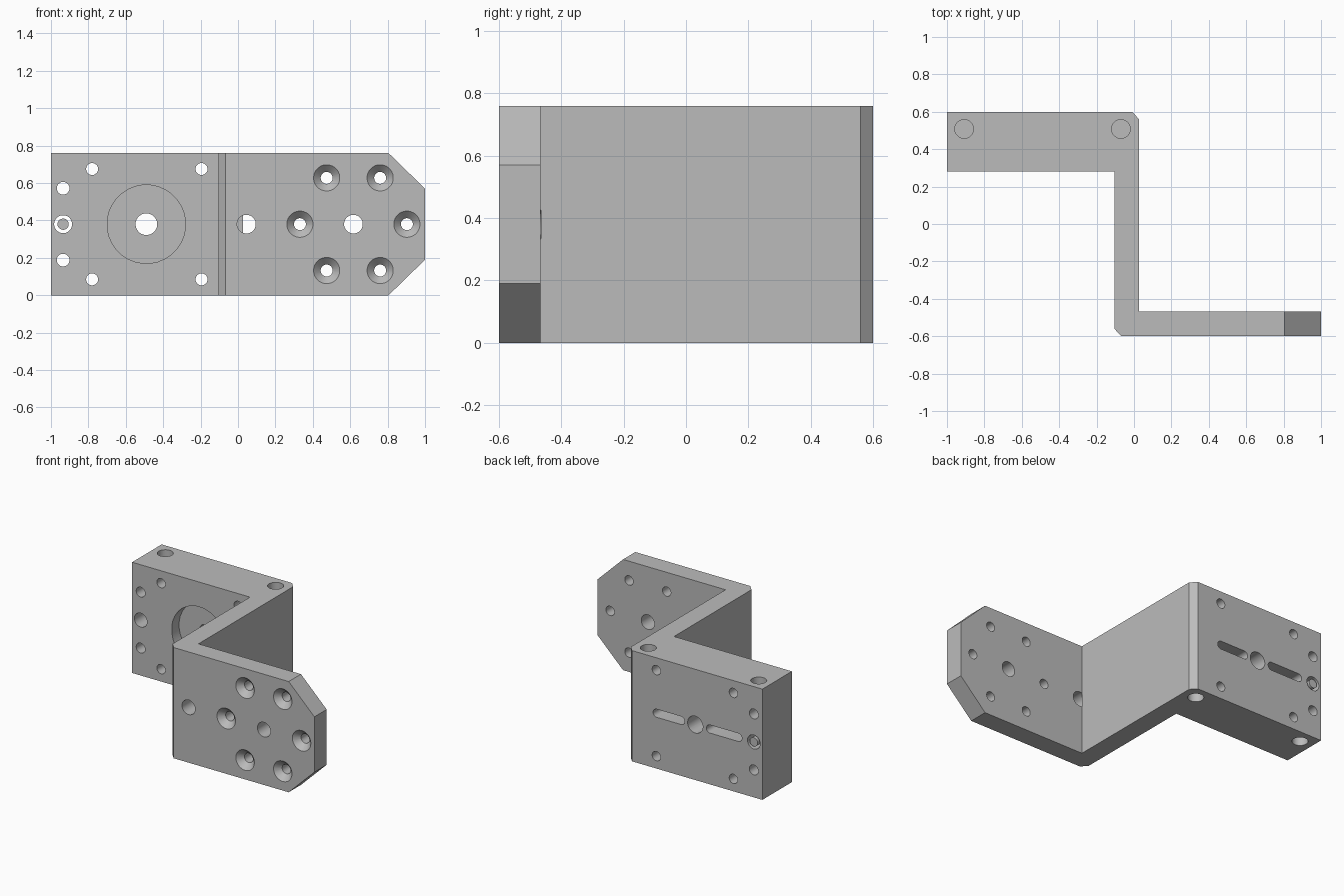
import bpy, bmesh
from math import pi, cos, sin
from mathutils import Vector

if "Cube" in bpy.data.objects:
    bpy.data.objects.remove(bpy.data.objects["Cube"])

steel = bpy.data.materials.new("grey steel")
steel.use_nodes = True
steel.diffuse_color = (0.5, 0.5, 0.5, 1)
steel.node_tree.nodes["Principled BSDF"].inputs["Base Color"].default_value = (0.5, 0.5, 0.5, 1)

HEIGHT = 0.76
MID = HEIGHT / 2
BACK, BLOCK_FRONT = 0.6, 0.28
PLATE_FRONT, PLATE_BACK = -0.6, -0.467
EPS = 0.01


def finish(bm, name):
    bmesh.ops.recalc_face_normals(bm, faces=bm.faces)
    mesh = bpy.data.meshes.new(name)
    bm.to_mesh(mesh)
    bm.free()
    mesh.materials.append(steel)
    obj = bpy.data.objects.new(name, mesh)
    bpy.context.collection.objects.link(obj)
    return obj


def loft(name, start, end):
    """Solid between two matching outlines."""
    bm = bmesh.new()
    a = [bm.verts.new(p) for p in start]
    b = [bm.verts.new(p) for p in end]
    bm.faces.new(a)
    bm.faces.new(b[::-1])
    for i in range(len(a)):
        j = (i + 1) % len(a)
        bm.faces.new((a[i], b[i], b[j], a[j]))
    return finish(bm, name)


def ring(x, z, r, y, stretch=0):
    """Circle, or a slot outline when stretched along x."""
    pts = []
    for i in range(32):
        t = (i + 0.5) * pi / 16
        pts.append((x + r * cos(t) + (stretch if cos(t) > 0 else -stretch), y, z + r * sin(t)))
    return pts


def rod_y(name, x, z, r, y0, y1, r1=None, stretch=0):
    return loft(name, ring(x, z, r, y0, stretch), ring(x, z, r1 or r, y1, stretch))


def rod_z(name, x, y, r, z0, z1):
    flat = [(px, py) for px, _, py in ring(x, y, r, 0)]
    return loft(name, [(*p, z0) for p in flat], [(*p, z1) for p in flat])


# Z-shaped body with bevelled outer corners
profile = [(-1, BACK), (-1, BLOCK_FRONT), (-0.105, BLOCK_FRONT), (-0.105, -0.56),
           (-0.068, PLATE_FRONT), (1, PLATE_FRONT), (1, PLATE_BACK),
           (0.027, PLATE_BACK), (0.027, 0.56), (-0.01, BACK)]
body = loft("bracket_body", [(x, y, 0) for x, y in profile], [(x, y, HEIGHT) for x, y in profile])

# Clipped corners at the end of the front plate
bm = bmesh.new()
bm.from_mesh(body.data)
for side in (-1, 1):
    cut = bmesh.ops.bisect_plane(
        bm, geom=bm.verts[:] + bm.edges[:] + bm.faces[:], clear_outer=True,
        plane_co=Vector((0.805, 0, MID + side * MID)), plane_no=Vector((0.19, 0, side * 0.195)))
    edges = [g for g in cut["geom_cut"] if isinstance(g, bmesh.types.BMEdge)]
    bmesh.ops.contextual_create(bm, geom=edges)
bmesh.ops.recalc_face_normals(bm, faces=bm.faces)
bm.to_mesh(body.data)
bm.free()

cutters = []


def drill(x, z, r, y0, y1, **kw):
    cutters.append(rod_y("cutter", x, z, r, y0, y1, **kw))


# Block: screw holes, centre bore and round front recess
block = (BLOCK_FRONT - EPS, BACK + EPS)
for side in (-1, 1):
    for x in (-0.78, -0.195):
        drill(x, MID + side * 0.295, 0.032, *block)
    drill(-0.935, MID + side * 0.192, 0.034, *block)
drill(-0.935, MID, 0.048, *block)
drill(-0.49, MID, 0.058, *block)
drill(-0.49, MID, 0.21, BLOCK_FRONT - EPS, BLOCK_FRONT + 0.08)

# Block: slots in the back face
for x, half in ((-0.29, 0.12), (-0.71, 0.135)):
    drill(x, MID, 0.028, BACK - 0.16, BACK + EPS, stretch=half - 0.028)

# Block: blind holes in top and bottom
for x in (-0.908, -0.07):
    cutters.append(rod_z("cutter", x, 0.508, 0.05, HEIGHT - 0.15, HEIGHT + EPS))
    cutters.append(rod_z("cutter", x, 0.508, 0.05, -EPS, 0.15))

# Plate: dowel holes
drill(0.045, MID, 0.05, PLATE_FRONT - EPS, PLATE_BACK + 0.002)
drill(0.617, MID, 0.05, PLATE_FRONT - EPS, PLATE_BACK + EPS)

# Plate: ring of six countersunk holes
for i in range(6):
    x, z = 0.617 + 0.286 * cos(i * pi / 3), MID + 0.286 * sin(i * pi / 3)
    drill(x, z, 0.032, PLATE_FRONT - EPS, PLATE_BACK + EPS)
    drill(x, z, 0.08, PLATE_FRONT - EPS, PLATE_FRONT + 0.04, r1=0.031)

for c in cutters:
    bpy.context.view_layer.objects.active = body
    mod = body.modifiers.new("cut", "BOOLEAN")
    mod.operation = "DIFFERENCE"
    mod.solver = "EXACT"
    mod.object = c
    bpy.ops.object.modifier_apply(modifier=mod.name)
    bpy.data.objects.remove(c)

# Loose pin inside the middle edge hole
pin = rod_y("edge_pin", -0.935, MID, 0.03, 0.45, BACK)

bpy.ops.object.select_all(action="DESELECT")
for obj in (body, pin):
    obj.select_set(True)
bpy.context.view_layer.objects.active = body
bpy.ops.object.shade_smooth_by_angle()
